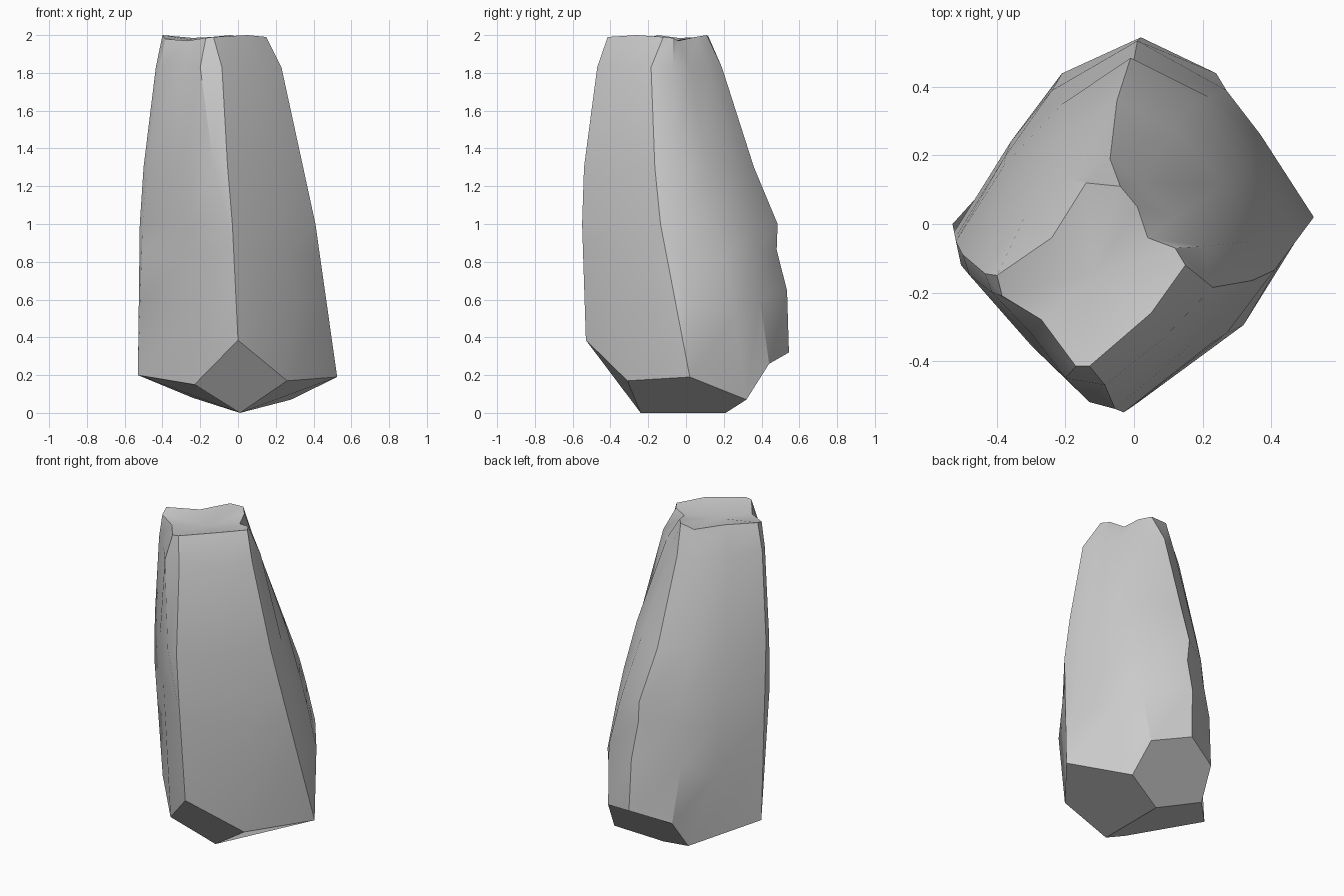
import bpy, bmesh, math
from mathutils import Vector

if "Cube" in bpy.data.objects:
    bpy.data.objects.remove(bpy.data.objects["Cube"])

# Corner columns, anticlockwise from the front edge:
# front, front-right mid, right, right bevel, two back-right, back,
# two back-left, left, left bevel, front-left mid, front bevel
base = [(0, -.53, .385), (.26, -.31, .17), (.525, .02, .19), (.525, .02, .19),
        (.28, .32, .07), (.24, .44, .26), (.02, .545, .32), (-.21, .44, .26),
        (-.24, .32, .08), (-.53, 0, .2), (-.53, 0, .2), (-.23, -.35, .15),
        (0, -.53, .385)]
waist = [(-.03, -.55), (.23, -.345), (.41, -.135), (.4, -.02), (.325, .16),
         (.18, .36), (-.01, .485), (-.21, .35), (-.38, .17), (-.52, -.05),
         (-.505, -.12), (-.28, -.35), (-.05, -.54)]
chest = [(-.055, -.54), (.17, -.35), (.345, -.165), (.345, -.05), (.265, .115),
         (.12, .275), (-.05, .36), (-.21, .265), (-.37, .12), (-.5, -.09),
         (-.48, -.15), (-.3, -.355), (-.13, -.52)]
neck = [(-.085, -.47), (.09, -.33), (.23, -.185), (.205, -.065), (.12, .02),
        (.02, .12), (-.07, .19), (-.19, .13), (-.32, .02), (-.435, -.145),
        (-.415, -.2), (-.3, -.32), (-.2, -.45)]
rim = [(-.13, -.415, 1.99), (.05, -.26, 2), (.15, -.12, 1.99), (.12, -.07, 1.985),
       (.04, -.04, 1.97), (.01, .05, 1.99), (-.04, .11, 2), (-.14, .12, 1.99),
       (-.24, -.04, 1.985), (-.4, -.15, 2), (-.385, -.21, 1.98),
       (-.27, -.28, 1.97), (-.17, -.415, 1.985)]


def level(points, z):
    return [Vector((x, y, z)) for x, y in points]


def shape(ring, moves):
    for i, (x, y) in moves.items():
        ring[i].x, ring[i].y = x, y


waist_ring = level(waist, 1.0)
low_ring = [Vector(p).lerp(q, .48) for p, q in zip(base, waist_ring)]
chip_ring = [Vector(p).lerp(q, .8) for p, q in zip(base, waist_ring)]
# Bulging lower corners, and a chipped back edge
shape(low_ring, {1: (.32, -.295), 4: (.37, .26), 5: (.27, .39), 6: (.01, .535),
                 7: (-.24, .39), 8: (-.36, .24)})
shape(chip_ring, {1: (.27, -.32), 4: (.345, .2), 5: (.22, .37),
                  6: (0, .48), 8: (-.375, .2)})
rings = [base, low_ring, chip_ring, waist_ring, level(chest, 1.3),
         level(neck, 1.83), rim]

# Pillar sides
bm = bmesh.new()
grid = [[bm.verts.new(p) for p in ring] for ring in rings]
n = len(base)
for a, b in zip(grid, grid[1:]):
    for i in range(n):
        j = (i + 1) % n
        bm.faces.new((a[i], a[j], b[j], b[i]))

# Dished top
centre = bm.verts.new((-.12, -.15, 1.955))
for i in range(n):
    bm.faces.new((grid[-1][i], grid[-1][(i + 1) % n], centre))

# Keel-shaped underside with large cut facets
d0, d1 = bm.verts.new((.01, -.24, 0)), bm.verts.new((.01, .21, 0))
g = grid[0]
for face in ([g[12], g[0], g[1], d0, g[11]],
             [g[1], g[2], g[3], g[4], d1, d0],
             [g[4], g[5], g[6], g[7], g[8], d1],
             [g[8], g[9], g[10], g[11], d0, d1]):
    bm.faces.new(face)
bmesh.ops.remove_doubles(bm, verts=bm.verts[:], dist=.0005)
bmesh.ops.recalc_face_normals(bm, faces=bm.faces[:])

mesh = bpy.data.meshes.new("rock_pillar")
bm.to_mesh(mesh)
bm.free()
rock = bpy.data.objects.new("rock_pillar", mesh)
bpy.context.collection.objects.link(rock)
bpy.context.view_layer.objects.active = rock
rock.select_set(True)
bpy.ops.object.shade_smooth_by_angle(angle=math.radians(30))
